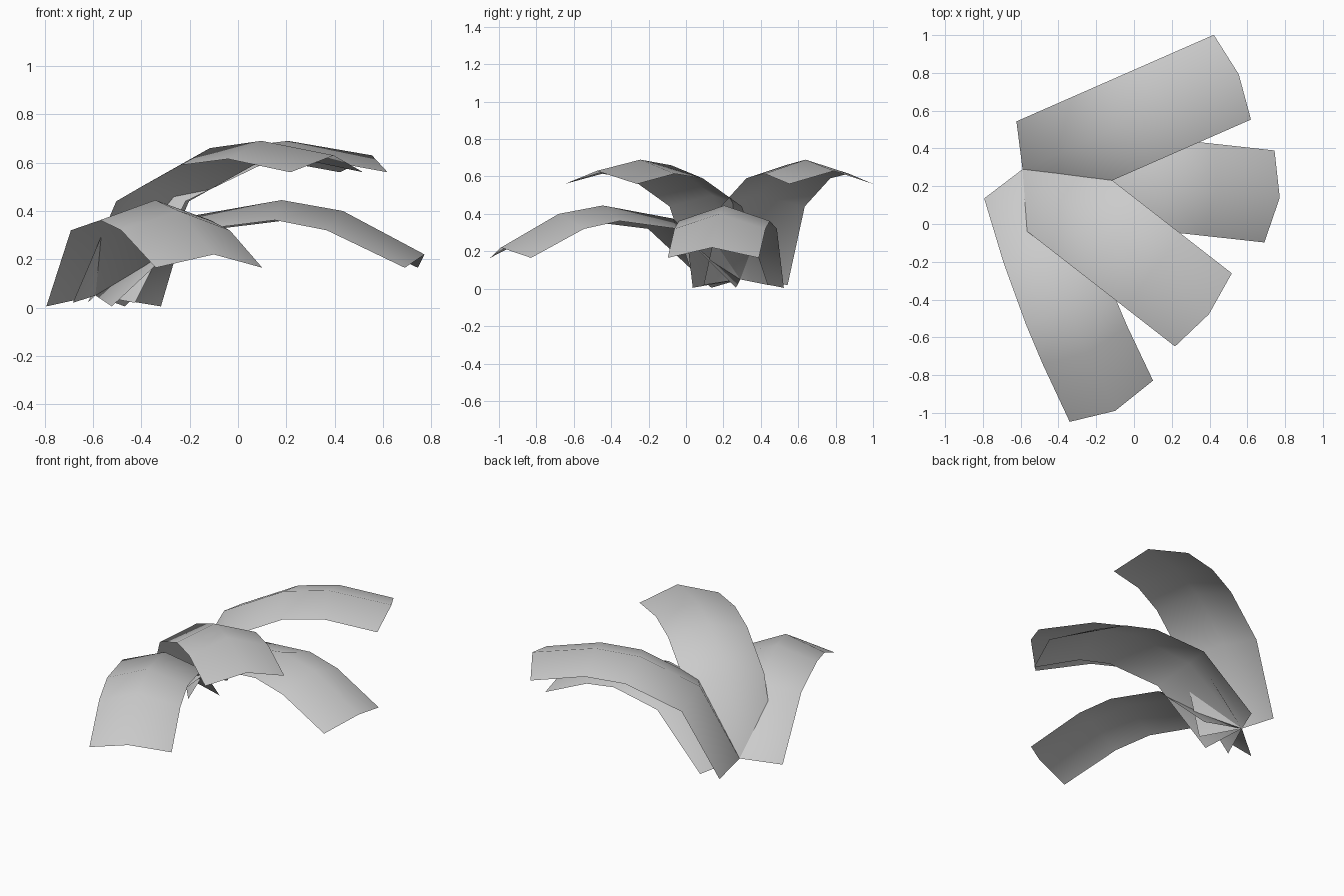
import bpy
import math
from mathutils import Vector

cube = bpy.data.objects.get("Cube")
if cube:
    bpy.data.objects.remove(cube, do_unlink=True)

# One plain grey for every leaf
grey = bpy.data.materials.new("leaf_grey")
grey.use_nodes = True
colour = (0.6, 0.6, 0.6, 1)
grey.diffuse_color = colour
grey.node_tree.nodes["Principled BSDF"].inputs["Base Color"].default_value = colour

ROOT = Vector((-0.59, 0.29, 0))
HALF_WIDTH = 0.245

# Side profiles (distance from root, height) of the ridge and the drooping edges
HIGH = ([(0, .05), (.24, .50), (.60, .66), (.87, .69), (1.25, .63)],
        [(.072, .02), (.30, .44), (.64, .59), (.886, .615), (1.213, .56)])
LOW = ([(0, .05), (.375, .375), (.775, .445), (1.03, .40), (1.37, .22)],
       [(.095, .005), (.434, .32), (.775, .362), (.99, .32), (1.315, .165)])


def leaf(name, profile, tip, bend=0):
    """Folded strip from the shared root towards tip, optionally bent sideways."""
    along = (Vector((*tip, 0)) - ROOT).normalized()
    across = Vector((-along.y, along.x, 0))
    ridge, edge = profile
    length = ridge[-1][0]
    verts, faces = [], []
    for mid, rim in zip(ridge, edge):
        t = mid[0] / length
        shift = -bend * t * (1 - t)
        skew = -bend * (1 - 2 * t) / length
        for side in (1, 0, -1):
            r, z = rim if side else mid
            w = side * HALF_WIDTH
            verts.append(ROOT + along * (r - w * skew) + across * (w + shift)
                         + Vector((0, 0, z)))
    for row in range(len(ridge) - 1):
        for col in range(2):
            a = row * 3 + col
            faces.append((a, a + 1, a + 4, a + 3))
    mesh = bpy.data.meshes.new(name)
    mesh.from_pydata(verts, [], faces)
    mesh.materials.append(grey)
    mesh.update()
    if mesh.polygons[-1].normal.z < 0:
        mesh.flip_normals()
    mesh.shade_smooth()
    obj = bpy.data.objects.new(name, mesh)
    bpy.context.collection.objects.link(obj)
    return obj


# Two tall leaves and two low leaves fanning out from one root
leaf("back_tall_leaf", HIGH, (0.55, 0.79))
leaf("front_tall_leaf", HIGH, (0.40, -0.48))
leaf("left_low_leaf", LOW, (0.77, 0.14))
leaf("front_low_leaf", LOW, (-0.10, -0.99), bend=0.13)
